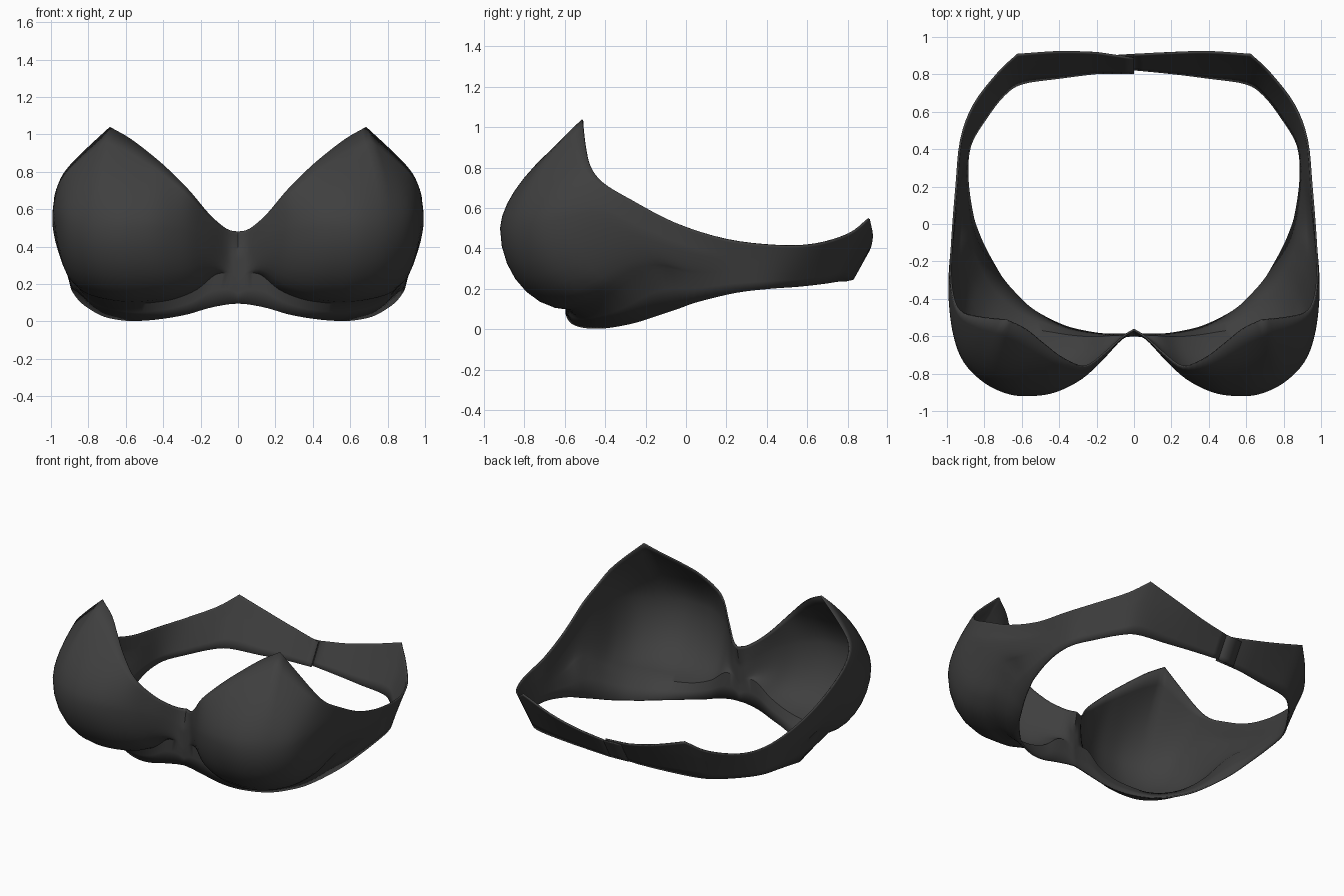
import bpy
import bmesh
import math
from mathutils import Vector

cube = bpy.data.objects.get("Cube")
if cube:
    bpy.data.objects.remove(cube, do_unlink=True)

fabric = bpy.data.materials.new("charcoal fabric")
fabric.use_nodes = True
colour = (0.05, 0.05, 0.05, 1)
fabric.diffuse_color = colour
bsdf = fabric.node_tree.nodes["Principled BSDF"]
bsdf.inputs["Base Color"].default_value = colour
bsdf.inputs["Roughness"].default_value = 0.8

# Rails of one half, running from the centre front round to the centre back
bottom = [(0, -.59, .095), (.06, -.595, .09), (.16, -.595, .07), (.26, -.58, .04),
          (.36, -.555, .02), (.46, -.51, .007), (.55, -.455, .002), (.62, -.39, .005),
          (.7, -.3, .02), (.75, -.22, .04), (.8, -.13, .07), (.84, -.04, .1),
          (.87, .06, .135), (.895, .25, .18), (.88, .42, .2), (.8, .56, .21),
          (.7, .69, .225), (.6, .755, .235), (.4, .785, .235), (.2, .81, .24),
          (0, .83, .245)]
top = [(0, -.57, .48), (.06, -.61, .495), (.15, -.69, .57), (.26, -.765, .7),
       (.38, -.72, .82), (.48, -.645, .905), (.58, -.565, .98), (.685, -.515, 1.04),
       (.82, -.5, .915), (.92, -.475, .81), (.965, -.41, .725), (.985, -.27, .64),
       (.975, -.05, .525), (.955, .2, .445), (.93, .45, .415), (.86, .64, .42),
       (.73, .81, .47), (.625, .91, .545), (.4, .925, .47), (.2, .92, .42),
       (0, .91, .39)]
# Seam under the cup, and the line where the cup is fullest
seam = [(0, -.6, .2), (.05, -.605, .25), (.12, -.605, .25), (.22, -.61, .17),
        (.34, -.6, .12), (.46, -.58, .1), (.57, -.56, .095), (.68, -.52, .11),
        (.78, -.44, .14), (.86, -.34, .2), (.91, -.22, .28), (.92, -.1, .3),
        (.92, .04, .27)]
fullest = [(0, -.6, .34), (.06, -.615, .38), (.17, -.73, .45), (.28, -.83, .48),
           (.42, -.9, .5), (.55, -.92, .5), (.67, -.91, .5), (.8, -.85, .5),
           (.91, -.74, .52), (.965, -.6, .55), (.99, -.42, .58), (.99, -.25, .5),
           (.965, 0, .4)]
CUP_PEAK, BACK_PEAK = 7, 17
STEPS = 4   # columns per rail span
ROWS = 7    # rows in each part of a cup

bottom, top, seam, fullest = [[Vector(p) for p in r] for r in (bottom, top, seam, fullest)]
# The wing is straight from its lower to its upper edge
for b, t in list(zip(bottom, top))[len(seam):]:
    seam.append(b.lerp(t, 0.35))
    fullest.append(b.lerp(t, 0.65))


def smooth_rail(points, corners=()):
    """Pass a smooth curve through the points, breaking it at the corners."""
    last = len(points) - 1
    result = []
    for i in range(last):
        p1, p2 = points[i], points[i + 1]
        p0 = 2 * p1 - p2 if i == 0 or i in corners else points[i - 1]
        p3 = 2 * p2 - p1 if i + 1 == last or i + 1 in corners else points[i + 2]
        for s in range(STEPS):
            t = s / STEPS
            m1, m2 = (p2 - p0) / 2, (p3 - p1) / 2
            d = p2 - p1
            result.append(p1 + m1 * t + (3 * d - 2 * m1 - m2) * t**2
                          + (m1 + m2 - 2 * d) * t**3)
    return result + [points[last]]


def fullness(i):
    """How round the column is: full on the cup, none on gore and wing."""
    rise = min(max(i / 2, 0), 1)
    fall = min(max((13 - i) / 4, 0), 1)
    return min(rise, fall)


def blend(a, b, flat, up):
    p = a.lerp(b, flat)
    p.z = a.z + (b.z - a.z) * up
    return p


def column(b, l, m, t, k):
    pts = [b, b.lerp(l, 0.5)]
    for r in range(ROWS):          # under-cup curve
        s = r / ROWS
        a = s * math.pi / 2
        flat = s + (math.sin(a) - s) * k
        up = s + (1 - math.cos(a) - s) * k
        pts.append(blend(l, m, flat, up))
    for r in range(ROWS + 1):      # upper cup curve
        s = r / ROWS
        pts.append(blend(m, t, s ** (1 + 0.7 * k), s))
    return pts


rails = zip(smooth_rail(bottom), smooth_rail(seam), smooth_rail(fullest),
            smooth_rail(top, (CUP_PEAK, BACK_PEAK)))
columns = [column(*pts, fullness(i / STEPS)) for i, pts in enumerate(rails)]


def add_sheet(bm, cols, side=1, end_shift=0):
    """Skin the columns; the last span can slide inward for the overlap."""
    grid = []
    for i, col in enumerate(cols):
        near_end = max(0, 1 - (len(cols) - 1 - i) / STEPS)
        grid.append([bm.verts.new((p.x * side, p.y - end_shift * near_end, p.z))
                     for p in col])
    for c, d in zip(grid, grid[1:]):
        for r in range(len(c) - 1):
            quad = [c[r], d[r], d[r + 1], c[r + 1]]
            bm.faces.new(quad if side > 0 else quad[::-1])


def finish(bm, name, thickness):
    mesh = bpy.data.meshes.new(name)
    bmesh.ops.remove_doubles(bm, verts=bm.verts[:], dist=0.0005)
    bm.to_mesh(mesh)
    bm.free()
    mesh.materials.append(fabric)
    obj = bpy.data.objects.new(name, mesh)
    bpy.context.collection.objects.link(obj)
    bpy.ops.object.select_all(action='DESELECT')
    obj.select_set(True)
    bpy.context.view_layer.objects.active = obj
    bpy.ops.object.shade_smooth_by_angle(angle=math.radians(40))
    shell = obj.modifiers.new("fabric thickness", 'SOLIDIFY')
    shell.thickness = thickness
    shell.offset = -1
    return obj


# Cups, gore and wings in one moulded shell
bm = bmesh.new()
add_sheet(bm, columns, 1)
add_sheet(bm, columns, -1, end_shift=0.02)
finish(bm, "cups_and_band", 0.01)

# Closure tab lapping over the other wing at the back
end = columns[-1]
tab = [[p + Vector((-0.13 * f, -0.008 * f, 0)) for p in end] for f in (0, 0.5, 1)]
bm = bmesh.new()
add_sheet(bm, tab)
finish(bm, "back_closure_tab", 0.008)
